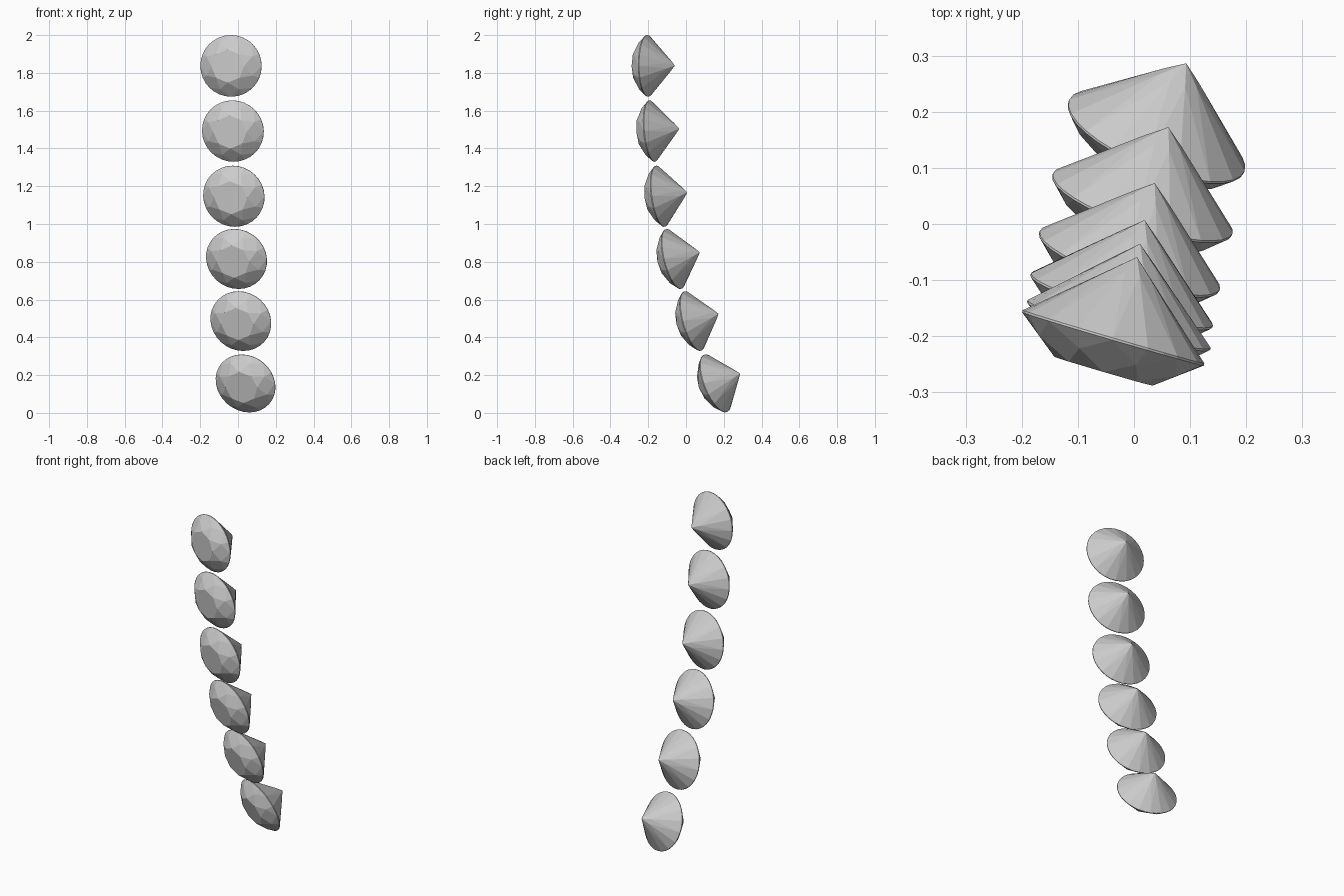
import bpy
import bmesh
from math import cos, sin, radians
from mathutils import Vector, Matrix

if "Cube" in bpy.data.objects:
    bpy.data.objects.remove(bpy.data.objects["Cube"])

R, CROWN, PAV = 0.163, 0.062, 0.15     # girdle radius, crown height, pavilion depth
TABLE, STAR, LOW = 0.088, 0.133, 0.035  # radii of table, star points, lower-half tips
GIRDLE = 0.002                          # half thickness of girdle
C = cos(radians(22.5))


def brilliant_mesh(name):
    """Round brilliant cut: table up (+z), culet down, girdle on z = 0."""
    bm = bmesh.new()

    def ring(n, r, z, off=0.0):
        return [bm.verts.new((r * cos(radians(360 * i / n + off)),
                              r * sin(radians(360 * i / n + off)), z)) for i in range(n)]

    star_z = CROWN * (R - STAR * C) / (R - TABLE)
    low_z = -PAV * (1 - LOW * C / R)
    table = ring(8, TABLE, CROWN)
    star = ring(8, STAR, star_z, 22.5)
    top = ring(32, R, GIRDLE)
    bot = ring(32, R, -GIRDLE)
    low = ring(8, LOW, low_z, 22.5)
    culet = bm.verts.new((0, 0, -PAV))

    bm.faces.new(table)
    for k in range(8):
        n, g = (k + 1) % 8, 4 * k
        a, b, c, d, e = [(g + i) % 32 for i in range(5)]
        # crown: star, kite, two upper girdle facets
        bm.faces.new((table[k], star[k], table[n]))
        bm.faces.new((table[k], star[k - 1], top[a], star[k]))
        bm.faces.new((star[k], top[a], top[b], top[c]))
        bm.faces.new((star[k], top[c], top[d], top[e]))
        # pavilion: main kite, two lower girdle facets
        bm.faces.new((culet, low[k], bot[a], low[k - 1]))
        bm.faces.new((low[k], bot[c], bot[b], bot[a]))
        bm.faces.new((low[k], bot[e], bot[d], bot[c]))
    for i in range(32):
        j = (i + 1) % 32
        bm.faces.new((top[i], bot[i], bot[j], top[j]))
    bmesh.ops.recalc_face_normals(bm, faces=bm.faces)
    me = bpy.data.meshes.new(name)
    bm.to_mesh(me)
    bm.free()
    return me


# girdle centre and culet direction of each stone, top to bottom
stones = [
    ((-0.037, -0.203, 1.837), (0.042, 0.143, 0.002)),
    ((-0.027, -0.180, 1.492), (0.038, 0.146, 0.013)),
    ((-0.022, -0.136, 1.147), (0.041, 0.143, 0.020)),
    ((-0.008, -0.066, 0.815), (0.046, 0.143, 0.036)),
    ((0.015, 0.035, 0.486), (0.047, 0.140, 0.039)),
    ((0.040, 0.156, 0.156), (0.053, 0.130, 0.052)),
]
mesh = brilliant_mesh("gemstone")
for i, (centre, axis) in enumerate(stones):
    z = -Vector(axis).normalized()
    x = Vector((0, 0, 1)).cross(z).normalized()
    y = z.cross(x)
    rot = Matrix((x, y, z)).transposed().to_4x4()
    ob = bpy.data.objects.new(f"gemstone_{i + 1}", mesh)
    bpy.context.collection.objects.link(ob)
    ob.matrix_world = (Matrix.Translation(centre) @ rot
                       @ Matrix.Diagonal((1.035, 1, 1, 1)))
